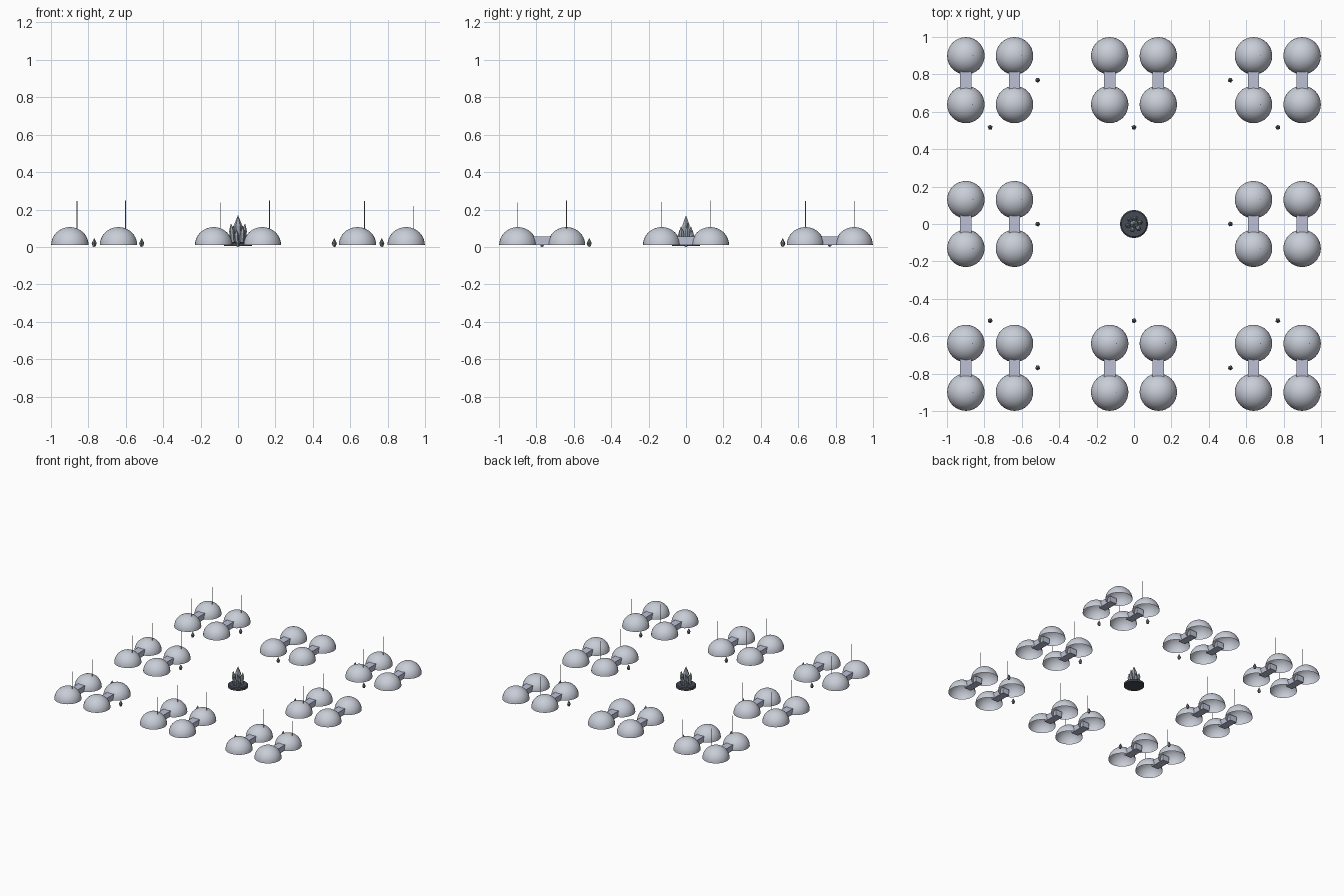
import bpy, bmesh, math, random
from mathutils import Matrix, Vector

if "Cube" in bpy.data.objects:
    bpy.data.objects.remove(bpy.data.objects["Cube"])

random.seed(4)
P = 0.769      # module spacing
D = 0.13       # dome offset inside a module
R = 0.1        # dome radius
Z0 = 0.01


def material(name, rgb):
    m = bpy.data.materials.new(name)
    m.diffuse_color = (*rgb, 1)
    m.use_nodes = True
    m.node_tree.nodes["Principled BSDF"].inputs["Base Color"].default_value = m.diffuse_color
    return m


SHELL = material("shell", (0.58, 0.61, 0.68))
LINK = material("link", (0.50, 0.53, 0.66))
METAL = material("metal", (0.35, 0.36, 0.38))
CRYSTAL = material("crystal", (0.34, 0.38, 0.43))
DARK = material("dark_rock", (0.06, 0.07, 0.09))
SHARD = material("shard", (0.2, 0.22, 0.24))


def make(name, bm, mat, smooth=False):
    me = bpy.data.meshes.new(name)
    bm.to_mesh(me)
    bm.free()
    me.materials.append(mat)
    for p in me.polygons:
        p.use_smooth = smooth
    ob = bpy.data.objects.new(name, me)
    bpy.context.collection.objects.link(ob)
    return ob


def spin(name, profile, sides, mat, matrix=Matrix(), smooth=False):
    """Lathe a (radius, z) profile around z."""
    bm = bmesh.new()
    vs = [bm.verts.new((r, 0, z)) for r, z in profile]
    es = [bm.edges.new(e) for e in zip(vs, vs[1:])]
    bmesh.ops.spin(bm, geom=vs + es, cent=(0, 0, 0), axis=(0, 0, 1),
                   angle=math.tau, steps=sides)
    bmesh.ops.remove_doubles(bm, verts=bm.verts, dist=1e-5)
    bmesh.ops.recalc_face_normals(bm, faces=bm.faces)
    bm.transform(matrix)
    return make(name, bm, mat, smooth)


def move(x, y, z=0):
    return Matrix.Translation((x, y, z))


# open hemisphere profile
dome_profile = [(R * math.cos(a), Z0 + 0.096 * math.sin(a))
                for a in [i * math.pi / 20 for i in range(11)]]

# which domes carry an antenna, per module (x sign, y sign)
antennas = {
    (-1, -1): [(-1, -1), (-1, 1)],
    (-1, 0): [(-1, -1), (-1, 1), (1, 1)],
    (-1, 1): [(-1, -1), (-1, 1), (1, 1)],
    (0, -1): [(-1, -1), (-1, 1), (1, 1)],
    (1, -1): [(-1, 1), (1, 1)],
    (1, 0): [(-1, -1), (-1, 1)],
    (1, 1): [(-1, -1), (-1, 1)],
    (0, 1): [],
}

for (i, j), masts in antennas.items():
    cx, cy = i * P, j * P
    for sx in (-1, 1):
        # four domes
        for sy in (-1, 1):
            spin("dome", dome_profile, 32, SHELL,
                 move(cx + sx * D, cy + sy * D), True)
        # passage joining each pair of domes
        bm = bmesh.new()
        bmesh.ops.create_cube(bm, size=1, matrix=move(cx + sx * D, cy, 0.033)
                              @ Matrix.Diagonal((0.06, 0.13, 0.046, 1)))
        make("passage", bm, LINK)
    # antenna masts
    for sx, sy in masts:
        top = 0.22 if (i, sx) == (1, 1) else random.uniform(0.235, 0.248)
        spin("antenna", [(0, 0.09), (0.002, 0.09), (0.002, top), (0, top)],
             6, METAL, move(cx + sx * D + 0.038, cy + sy * D))
    # small shards on the inner sides
    spots = []
    if j:
        spots.append((cx, j * 0.517))
    if i:
        spots.append((i * 0.515, cy))
    for x, y in spots:
        spin("small_shard", [(0, 0), (0.008, 0.003), (0.014, 0.02), (0, 0.048)],
             5, SHARD, move(x, y) @ Matrix.Rotation(random.uniform(0, 6), 4, 'Z'))

# central crystal cluster on a dark plinth
spin("plinth", [(0, 0.004), (0.075, 0.004), (0.075, 0.02), (0.068, 0.026), (0, 0.026)],
     24, DARK)


def crystal(name, h, r, matrix):
    spin(name, [(0, 0), (r * 0.8, 0), (r, h * 0.62), (0, h)], 6, CRYSTAL, matrix)


crystal("main_crystal", 0.15, 0.023, move(0, 0, 0.02))
for k in range(6):
    a = k * math.tau / 6 + 0.25
    crystal("side_crystal", (0.11, 0.075, 0.095)[k % 3], 0.014,
            move(0.028 * math.cos(a), 0.028 * math.sin(a), 0.018)
            @ Matrix.Rotation(0.1, 4, Vector((-math.sin(a), math.cos(a), 0))))
